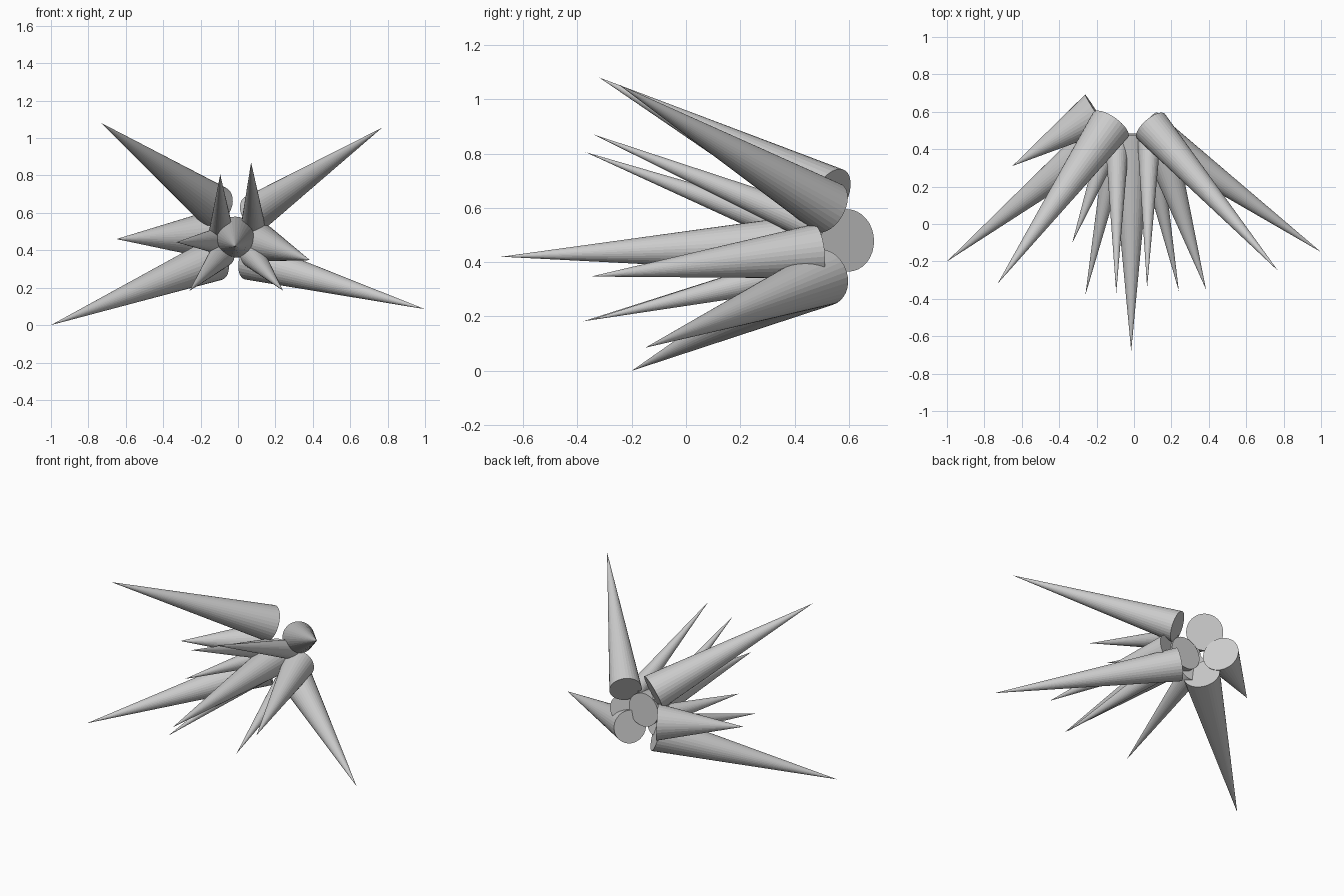
import bpy
from mathutils import Vector

# Each spike: name, tip point, base centre, base radius
SPIKES = [
    ("centre_spike",      (-0.015, -0.68, 0.42), (-0.015, 0.48, 0.47), 0.11),
    ("lower_left_long",   (-1.00, -0.20, 0.00), (-0.125, 0.50, 0.35), 0.115),
    ("lower_right_long",  (1.00, -0.15, 0.085), (0.065, 0.51, 0.345), 0.105),
    ("upper_left_long",   (-0.73, -0.32, 1.08), (-0.125, 0.53, 0.637), 0.115),
    ("upper_right_long",  (0.77, -0.25, 1.055), (0.09, 0.523, 0.60), 0.10),
    ("side_left_short",   (-0.65, 0.31, 0.46), (-0.20, 0.595, 0.48), 0.115),
    ("side_right_medium", (0.385, -0.35, 0.347), (0.12, 0.48, 0.44), 0.10),
    ("upper_left_small",  (-0.095, -0.37, 0.805), (-0.09, 0.45, 0.50), 0.065),
    ("upper_right_small", (0.07, -0.34, 0.87), (0.08, 0.45, 0.545), 0.062),
    ("side_left_small",   (-0.33, -0.10, 0.443), (-0.12, 0.45, 0.45), 0.065),
    ("lower_left_small",  (-0.26, -0.38, 0.182), (-0.085, 0.45, 0.375), 0.068),
    ("lower_right_small", (0.24, -0.36, 0.185), (0.075, 0.45, 0.375), 0.068),
]


def spike(name, tip, base, radius):
    """Closed flat-faced cone from its base centre to its tip."""
    tip, base = Vector(tip), Vector(base)
    axis = tip - base
    bpy.ops.mesh.primitive_cone_add(
        vertices=32, radius1=radius, radius2=0, depth=axis.length,
        location=(tip + base) / 2,
        rotation=axis.to_track_quat('Z', 'Y').to_euler())
    bpy.context.object.name = name


# Fan of spikes bursting forward from a common cluster
for s in SPIKES:
    spike(*s)
